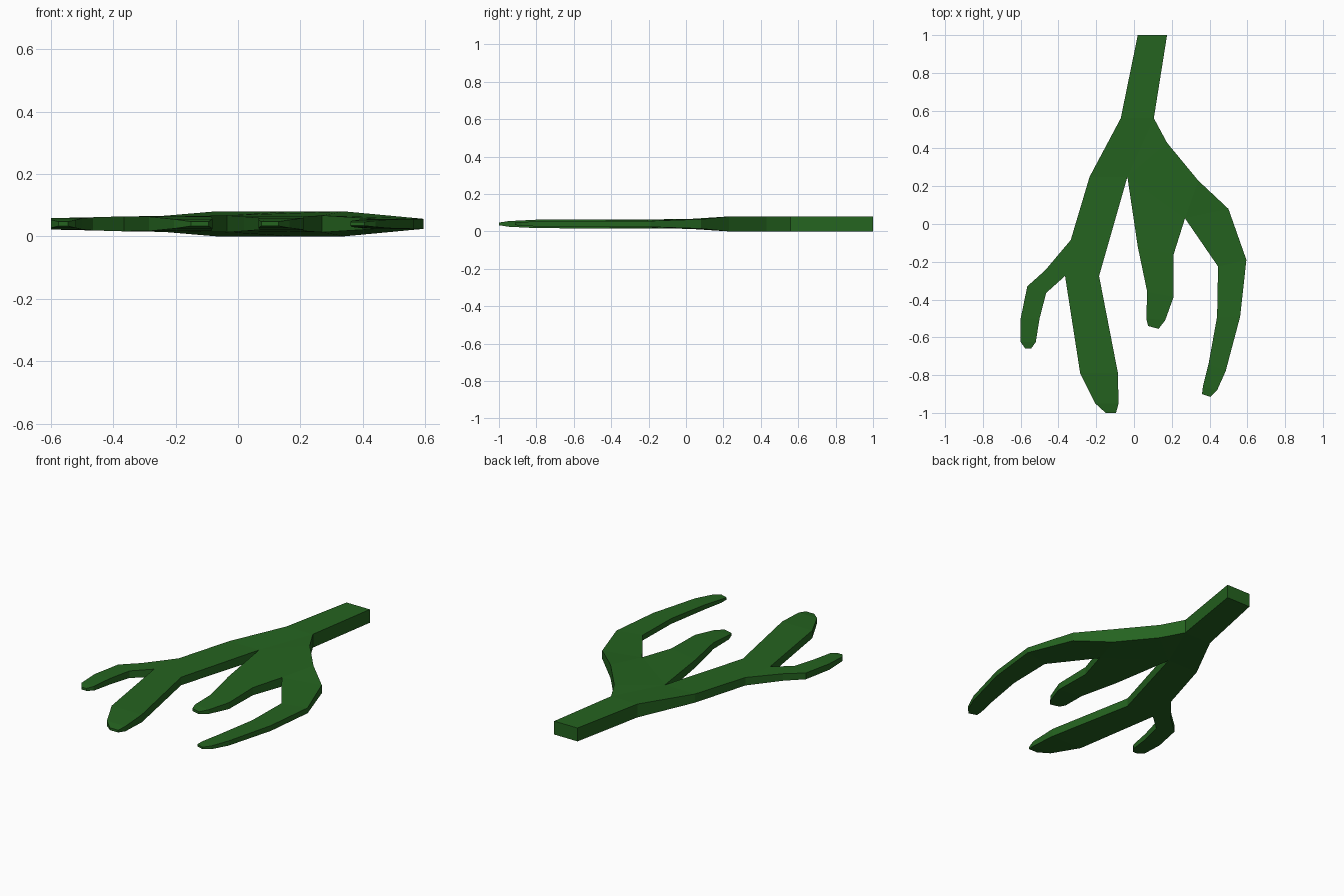
import bpy, bmesh

if "Cube" in bpy.data.objects:
    bpy.data.objects.remove(bpy.data.objects["Cube"])

MID = 0.04           # height of the root's middle plane
bm = bmesh.new()
verts = {}           # (x, y) -> (top vertex, bottom vertex)


def pair(x, y, h):
    if (x, y) not in verts:
        verts[(x, y)] = (bm.verts.new((x, y, MID + h)), bm.verts.new((x, y, MID - h)))
    return verts[(x, y)]


def strip(sections):
    """Each section: left point, right point, half thickness. Repeated points give triangles."""
    rows = [(pair(*a, h), pair(*b, h)) for a, b, h in sections]
    for (a, b), (c, d) in zip(rows, rows[1:]):
        loop = list(dict.fromkeys((a, c, d, b)))
        bm.faces.new([p[0] for p in loop])
        bm.faces.new([p[1] for p in reversed(loop)])


# Shared fork points
fork_l, fork_r = (-.07, .56), (.105, .56)
crotch, crotch_r = (-.035, .25), (.27, .03)
shoulder = (.34, .23)
knee_out, knee_in, knee_r = (-.335, -.085), (-.365, -.275), (-.185, -.275)

# Trunk
strip([((.02, 1), (.175, 1), .04), (fork_l, fork_r, .04)])
# Left limb and its long root
strip([(fork_l, fork_r, .04), ((-.235, .25), crotch, .026), (knee_out, knee_r, .024),
       (knee_in, knee_r, .024), ((-.285, -.79), (-.085, -.79), .023),
       ((-.205, -.95), (-.082, -.95), .015), ((-.15, -1), (-.095, -1), .007)])
# Outer twig
strip([(knee_out, knee_in, .024), ((-.47, -.245), (-.465, -.365), .021),
       ((-.565, -.33), (-.465, -.365), .019), ((-.6, -.5), (-.5, -.5), .018),
       ((-.6, -.625), (-.52, -.625), .013), ((-.575, -.66), (-.545, -.66), .007)])
# Right fork
strip([(fork_r, fork_r, .04), (crotch, (.175, .43), .04), (crotch_r, shoulder, .04)])
# Middle root
strip([(crotch, crotch_r, .026), ((.02, -.12), (.21, -.16), .023), ((.07, -.36), (.21, -.385), .019),
       ((.065, -.5), (.165, -.51), .013), ((.075, -.54), (.13, -.555), .007)])
# Right root
strip([(crotch_r, shoulder, .04), (crotch_r, (.5, .08), .025), ((.445, -.225), (.595, -.19), .016),
       ((.44, -.49), (.562, -.49), .016), ((.395, -.74), (.485, -.78), .014),
       ((.365, -.86), (.44, -.88), .01), ((.36, -.9), (.405, -.915), .006)])

# Thin the two crotches where the limbs separate
for p in (crotch, crotch_r):
    top, bottom = verts[p]
    top.co.z, bottom.co.z = MID + .027, MID - .027

# Side walls along the open outline
partner = {t: b for t, b in verts.values()}
for e in [e for e in bm.edges if e.is_boundary and e.verts[0] in partner]:
    a, b = e.verts
    bm.faces.new((a, b, partner[b], partner[a]))
bmesh.ops.recalc_face_normals(bm, faces=bm.faces)

mesh = bpy.data.meshes.new("root")
bm.to_mesh(mesh)
bm.free()
root = bpy.data.objects.new("root", mesh)
bpy.context.collection.objects.link(root)

mat = bpy.data.materials.new("dark_green")
mat.diffuse_color = (.018, .125, .014, 1)
mat.use_nodes = True
mat.node_tree.nodes["Principled BSDF"].inputs["Base Color"].default_value = mat.diffuse_color
mesh.materials.append(mat)
